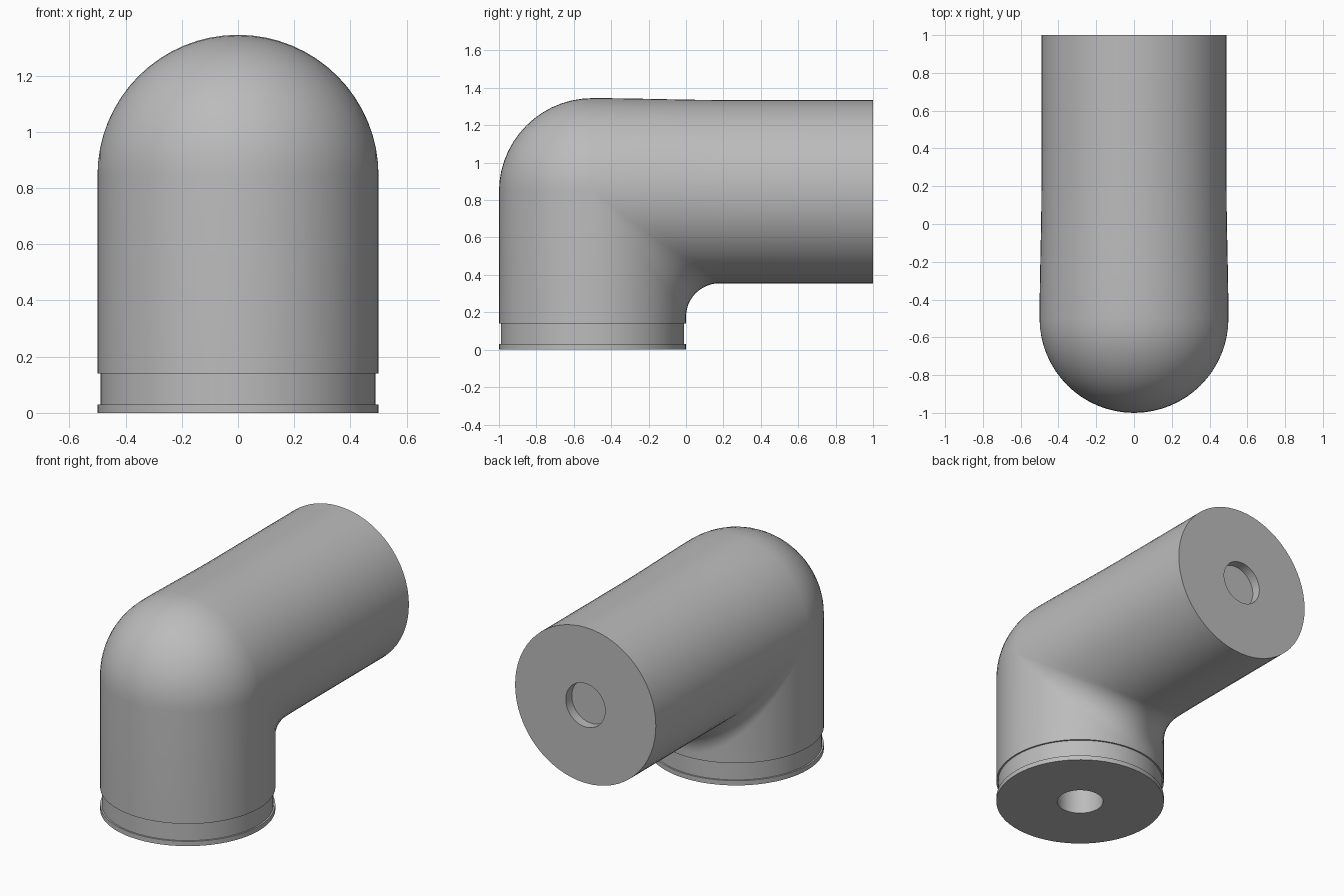
import bpy, bmesh, math
from mathutils import Vector, Matrix

cube = bpy.data.objects.get("Cube")
if cube:
    bpy.data.objects.remove(cube)

grey = bpy.data.materials.new("plain grey")
grey.use_nodes = True
colour = (0.5, 0.5, 0.5, 1)
grey.diffuse_color = colour
grey.node_tree.nodes["Principled BSDF"].inputs["Base Color"].default_value = colour

SIDES = 64          # facets round the pipe
BEND = 14           # steps round the bend
R = 0.5             # pipe radius
FILLET = 0.17       # blend radius in the inner corner
AXIS_Y, AXIS_Z = -0.5, 0.845
CAP_Y = 0.83
TAPER = 0.02


def finish(name, bm):
    bmesh.ops.remove_doubles(bm, verts=bm.verts, dist=0.0001)
    bmesh.ops.recalc_face_normals(bm, faces=bm.faces)
    mesh = bpy.data.meshes.new(name)
    bm.to_mesh(mesh)
    bm.free()
    mesh.materials.append(grey)
    ob = bpy.data.objects.new(name, mesh)
    bpy.context.collection.objects.link(ob)
    bpy.ops.object.select_all(action="DESELECT")
    ob.select_set(True)
    bpy.context.view_layer.objects.active = ob
    bpy.ops.object.shade_smooth_by_angle(angle=math.radians(30))
    return ob


def lathe(name, profile, matrix):
    """Spin (radius, height) points round z, then place the result."""
    bm = bmesh.new()
    verts = [bm.verts.new((r, 0, z)) for r, z in profile]
    edges = [bm.edges.new(pair) for pair in zip(verts, verts[1:])]
    bmesh.ops.spin(bm, geom=verts + edges, cent=(0, 0, 0), axis=(0, 0, 1),
                   angle=math.tau, steps=SIDES, use_duplicate=False)
    bm.transform(matrix)
    return finish(name, bm)


def smooth(v):
    v = max(0, min(1, v))
    return v * v * (3 - 2 * v)


def taper(p, amount):
    """Narrow the horizontal arm slightly as it leaves the bend."""
    f = 1 - TAPER * smooth((p.y - AXIS_Y) / 0.7) * amount
    return Vector((p.x * f, p.y, AXIS_Z + (p.z - AXIS_Z) * f))


def strand(t):
    """One lengthwise line of the elbow: up, round the bend, along the arm."""
    c, s = math.cos(t), math.sin(t)
    line = [Vector((R * c, AXIS_Y - R * s, 0.14))]
    for i in range(BEND + 1):
        u = i / BEND
        if s >= 0:      # outer side: spherical corner
            a = u * math.pi / 2
            p = Vector((R * c, AXIS_Y - R * s * math.cos(a), AXIS_Z + R * s * math.sin(a)))
        else:           # inner side: rolling-ball fillet
            k = (R + FILLET) * -s
            centre = Vector(((R + FILLET) * c, AXIS_Y + k, AXIS_Z - k))
            wall, arm = Vector((-c, s, 0)), Vector((-c, 0, -s))
            p = centre + FILLET * wall.lerp(arm, u).normalized()
        line.append(taper(p, u))
    start = line[-1].y
    for i in range(1, 7):
        y = start + (0.2 - start) * i / 6
        line.append(taper(Vector((R * c, y, AXIS_Z + R * s)), 1))
    line.append(taper(Vector((R * c, CAP_Y, AXIS_Z + R * s)), 1))
    return line


# Elbow body
bm = bmesh.new()
strands = [[bm.verts.new(p) for p in strand(math.tau * i / SIDES)] for i in range(SIDES)]
for i, a in enumerate(strands):
    b = strands[(i + 1) % SIDES]
    for j in range(len(a) - 1):
        bm.faces.new((a[j], b[j], b[j + 1], a[j + 1]))
finish("elbow_body", bm)

# Base collar with flange, groove and blind hole
lathe("base_collar",
      [(0, 0.3), (0.137, 0.3), (0.137, 0), (R, 0), (R, 0.03), (0.49, 0.03),
       (0.49, 0.14), (R, 0.14), (0, 0.4)],
      Matrix.Translation((0, AXIS_Y, 0)))

# End cap with shallow hole
lathe("end_cap",
      [(0, -0.06), (0.137, -0.06), (0.137, 0), (0.49, 0), (0.49, CAP_Y - 1), (0, CAP_Y - 1)],
      Matrix.Translation((0, 1, AXIS_Z)) @ Matrix.Rotation(-math.pi / 2, 4, "X"))
